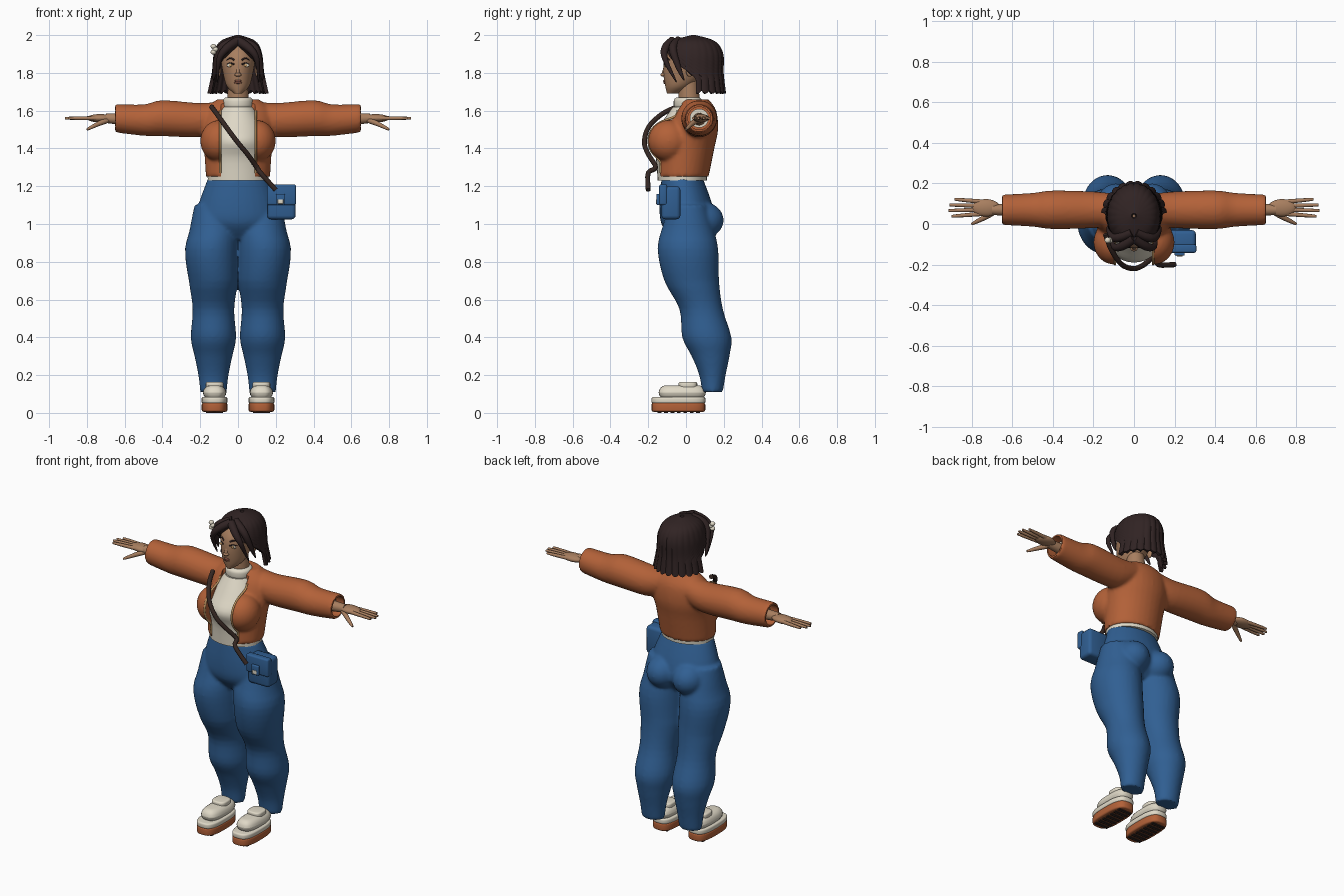
import bpy, bmesh, math
from mathutils import Vector, Matrix
from mathutils.bvhtree import BVHTree

if "Cube" in bpy.data.objects:
    bpy.data.objects.remove(bpy.data.objects["Cube"])


def material(name, *rgb):
    made = bpy.data.materials.new(name)
    made.use_nodes = True
    made.diffuse_color = (*rgb, 1)
    shader = next(n for n in made.node_tree.nodes if n.type == "BSDF_PRINCIPLED")
    shader.inputs["Base Color"].default_value = (*rgb, 1)
    shader.inputs["Roughness"].default_value = .8
    return made


ORANGE = material("rust_orange", .45, .12, .04)
BLUE = material("denim_blue", .03, .115, .29)
CREAM = material("cream", .74, .69, .57)
SKIN = material("skin", .39, .21, .115)
HAIR = material("dark_hair", .03, .017, .017)
LEATHER = material("dark_leather", .035, .02, .016)
TAN = material("tan_trim", .55, .32, .13)
LIPS = material("lips", .27, .1, .065)
SIDES = (1, -1)


def smooth(rows, steps=4):
    """Catmull-Rom interpolation between rows of numbers."""
    result, last = [], len(rows) - 1
    for i in range(last):
        before, start, end, after = (rows[min(max(j, 0), last)] for j in range(i - 1, i + 3))
        for t in (step / steps for step in range(steps)):
            result.append([(2*b + (c - a)*t + (2*a - 5*b + 4*c - d)*t*t
                            + (3*b - a - 3*c + d)*t*t*t) / 2
                           for a, b, c, d in zip(before, start, end, after)])
    return result + [list(rows[last])]


def circle(sides):
    return [(math.cos(math.tau * i / sides), math.sin(math.tau * i / sides)) for i in range(sides)]


def skin_rings(bm, rings):
    """Closed tube through rings of points."""
    loops = [[bm.verts.new(point) for point in ring] for ring in rings]
    for lower, upper in zip(loops, loops[1:]):
        for i in range(len(lower)):
            bm.faces.new((lower[i - 1], lower[i], upper[i], upper[i - 1]))
    bm.faces.new(loops[0])
    bm.faces.new(loops[-1])


def stack(bm, rows, x=0, square=2):
    """Upright form; rows are (height, centre y, radius x, radius y)."""
    def bulge(value):
        return math.copysign(abs(value) ** (2 / square), value)
    skin_rings(bm, [[(x + rx * bulge(c), y + ry * bulge(s), z) for c, s in circle(32)]
                    for z, y, rx, ry in rows])


def pad(bm, x, y, low, high, rx, ry, edge, square=3):
    """Flat form with rounded rims."""
    rim = [(edge * (1 - c), edge * (1 - s)) for c, s in circle(16)[:5]]
    rows = [(low + up, y, rx - inset, ry - inset) for inset, up in reversed(rim)]
    rows += [(high - up, y, rx - inset, ry - inset) for inset, up in rim]
    stack(bm, rows, x, square)


def limb(bm, side, rows):
    """Round sideways form; rows are (distance out, height, radius)."""
    skin_rings(bm, [[(side * x, ARM_Y + r * c, z + r * s) for c, s in circle(32)]
                    for x, z, r in smooth(rows)])


def tube(bm, points, radius, taper=0, side=1):
    """Round strand through points, thinning towards its end."""
    path = [Vector((side * x, y, z)) for x, y, z in smooth(points)]
    last = len(path) - 1
    span = path[last] - path[0]
    across = Vector((0, 0, 0))
    across[min(range(3), key=lambda axis: abs(span[axis]))] = 1
    rings = []
    for i, centre in enumerate(path):
        along = path[min(i + 1, last)] - path[max(i - 1, 0)]
        u = along.cross(across).normalized()
        v = along.cross(u).normalized()
        r = radius * (1 - taper * (i / last) ** 2)
        rings.append([centre + r * (u * c + v * s) for c, s in circle(12)])
    skin_rings(bm, rings)


def ball(bm, centre, radii, side=1):
    x, y, z = centre
    place = Matrix.Translation((side * x, y, z)) @ Matrix.Diagonal((*radii, 1))
    bmesh.ops.create_uvsphere(bm, u_segments=24, v_segments=16, radius=1, matrix=place)


def box(bm, low, high, bevel=0):
    low, high = Vector(low), Vector(high)
    place = Matrix.Translation((low + high) / 2) @ Matrix.Diagonal((*(high - low), 1))
    corners = bmesh.ops.create_cube(bm, size=1, matrix=place)["verts"]
    if bevel:
        edges = list({edge for corner in corners for edge in corner.link_edges})
        bmesh.ops.bevel(bm, geom=edges, offset=bevel, segments=3, profile=.5, affect="EDGES")


def finish(name, bm, colour, *modifiers):
    """Make the object, apply its modifiers and shade it."""
    bmesh.ops.recalc_face_normals(bm, faces=bm.faces[:])
    mesh = bpy.data.meshes.new(name)
    bm.to_mesh(mesh)
    bm.free()
    ob = bpy.data.objects.new(name, mesh)
    bpy.context.scene.collection.objects.link(ob)
    for kind, settings in modifiers:
        modifier = ob.modifiers.new(kind.lower(), kind)
        for key, value in settings.items():
            setattr(modifier, key, value)
    if modifiers:
        graph = bpy.context.evaluated_depsgraph_get()
        ob.data = bpy.data.meshes.new_from_object(ob.evaluated_get(graph))
        ob.modifiers.clear()
    ob.data.materials.clear()
    ob.data.materials.append(colour)
    ob.data.shade_smooth()
    ob.data.set_sharp_from_angle(angle=.75)
    return ob


def front_of(ob):
    """Function giving the front surface point of an object at x, z."""
    tree = BVHTree.FromPolygons([v.co for v in ob.data.vertices],
                                [p.vertices[:] for p in ob.data.polygons])
    return lambda x, z: tree.ray_cast(Vector((x, -1, z)), Vector((0, 1, 0)))[0]


BLEND = (("REMESH", dict(mode="VOXEL", voxel_size=.01)), ("SMOOTH", dict(factor=.5, iterations=5)))
ARM_Y = .07

# Trousers: hips, seat and legs blended together
bm = bmesh.new()
stack(bm, smooth([(1.24, -.02, .16, .11), (1.1, 0, .21, .14), (1, .01, .22, .14), (.92, .01, .12, .08)]))
leg = smooth([(1.1, .01, .1), (1, .01, .12), (.87, .01, .14), (.7, .03, .13), (.55, .08, .11),
              (.4, .11, .12), (.3, .13, .1), (.2, .14, .08), (.11, .14, .07)])
for side in SIDES:
    ball(bm, (side * .09, .08, 1.02), (.1, .12, .1))
    skin_rings(bm, [[(side * (max(r, .13) + r * c), y + (1.5 * r - .05) * s, z) for c, s in circle(32)]
                    for z, y, r in leg])
finish("trousers", bm, BLUE, *BLEND)

# Jacket: blended body, bust and sleeves, with cut front and cuffs
bm = bmesh.new()
box(bm, (-.09, -.4, 1.2), (.09, -.02, 1.7))
for side in SIDES:
    limb(bm, side, [(.57, 1.56, .06), (.7, 1.56, .06)])
cutter = finish("jacket_cutter", bm, ORANGE)
cutter.hide_render = True
bm = bmesh.new()
stack(bm, smooth([(1.25, -.02, .17, .14), (1.4, 0, .18, .15), (1.5, .03, .19, .14),
                  (1.6, .05, .18, .11), (1.66, .05, .11, .07)]))
for side in SIDES:
    ball(bm, (.1, -.09, 1.44), (.1, .11, .11), side)
    limb(bm, side, [(.1, 1.57, .08), (.2, 1.55, .09), (.4, 1.56, .095), (.5, 1.55, .083), (.65, 1.56, .075)])
jacket = finish("jacket", bm, ORANGE, *BLEND,
                ("BOOLEAN", dict(operation="DIFFERENCE", solver="EXACT", object=cutter)))
bpy.data.objects.remove(cutter)

# Jacket edging follows the cut front
bm = bmesh.new()
jacket_front = front_of(jacket)
for side in SIDES:
    tube(bm, [jacket_front(side * .094, 1.27 + .03 * i) for i in range(12)], .006)
finish("jacket_edging", bm, TAN)

# Shirt with rolled collar and inner cuffs
bm = bmesh.new()
stack(bm, smooth([(1.23, -.02, .16, .13), (1.35, -.02, .16, .14), (1.44, -.03, .15, .16),
                  (1.52, 0, .14, .14), (1.62, .01, .08, .08)]))
pad(bm, 0, .01, 1.61, 1.67, .08, .075, .02, square=2)
for side in SIDES:
    limb(bm, side, [(.56, 1.56, .05), (.6, 1.56, .05)])
finish("shirt", bm, CREAM)

# Head, neck, nose and ears
bm = bmesh.new()
stack(bm, smooth([(1.69, -.07, .02, .03), (1.73, -.04, .06, .07), (1.8, -.01, .08, .11),
                  (1.87, 0, .09, .115), (1.92, .01, .08, .1), (1.96, .02, .05, .07)]))
stack(bm, smooth([(1.6, .02, .06, .06), (1.78, .01, .05, .05)]))
tube(bm, [(0, -.1, 1.86), (0, -.12, 1.79)], .01)
ball(bm, (0, -.12, 1.79), (.018, .015, .01))
for side in SIDES:
    ball(bm, (.1, .02, 1.81), (.01, .02, .03), side)
face = front_of(finish("head", bm, SKIN))

# Face details
white, iris, brow, mouth = (bmesh.new() for _ in range(4))
for side in SIDES:
    eye = face(side * .04, 1.84)
    ball(white, eye, (.02, .005, .01))
    ball(iris, eye - Vector((0, .004, 0)), (.008, .004, .008))
    for height, arch, thick in ((1.845, .007, .004), (1.868, .01, .005)):
        tube(brow, [face(side * x, height + arch * lift) for x, lift in ((.02, 0), (.04, 1), (.06, 0))],
             thick, .6)
for height in (1.748, 1.757):
    ball(mouth, face(0, height), (.02, .006, .006))
finish("eyes", white, CREAM)
finish("irises", iris, TAN)
finish("brows_and_lashes", brow, HAIR)
finish("lips", mouth, LIPS)

# Bobbed hair: a grooved shell open at the face
bm = bmesh.new()
rows = smooth([(1.99, .01, .01), (1.96, .09, .11), (1.9, .12, .15), (1.8, .13, .15), (1.71, .15, .16)], 6)
grid, columns = [], 120
for i, (z, rx, ry) in enumerate(rows):
    down = i / (len(rows) - 1)
    gap = math.radians(min(95, max(0, (1.95 - z) * 550)))
    line = []
    for column in range(columns + 1):
        angle = gap + (math.tau - 2 * gap) * column / columns
        lock = abs(math.sin(12 * angle))
        swell = .96 + .06 * lock * down
        line.append(bm.verts.new((rx * swell * math.sin(angle), .04 - ry * swell * math.cos(angle),
                                  z - .02 * lock * down ** 6)))
    grid.append(line)
for upper, lower in zip(grid, grid[1:]):
    for i in range(columns):
        bm.faces.new((upper[i], lower[i], lower[i + 1], upper[i + 1]))
finish("hair", bm, HAIR, ("SOLIDIFY", dict(thickness=.02, offset=0)))

# Swept locks framing the face
bm = bmesh.new()
for side in SIDES:
    tube(bm, [(0, -.07, 1.97), (.06, -.11, 1.93), (.1, -.11, 1.87), (.11, -.05, 1.75)], .024, .9, side)
    tube(bm, [(.01, -.04, 1.97), (.09, -.07, 1.93), (.12, -.04, 1.83), (.13, -.01, 1.76)], .024, .9, side)
finish("front_locks", bm, HAIR)

# Hair clip
bm = bmesh.new()
for x, z in ((-.13, 1.94), (-.12, 1.925), (-.13, 1.91)):
    ball(bm, (x, -.08, z), (.015, .015, .013))
finish("hair_clip", bm, CREAM)

# Forearms and hands
bm = bmesh.new()
for side in SIDES:
    limb(bm, side, [(.5, 1.55, .04), (.7, 1.56, .025)])
    ball(bm, (.73, .08, 1.56), (.07, .043, .022), side)
    for finger, tip in enumerate((.9, .915, .91, .885)):
        y = .05 + .02 * finger
        tube(bm, [(.75, y, 1.56), (tip, y + .008 * (finger - 1.5), 1.56)], .011, .4, side)
    tube(bm, [(.69, .06, 1.55), (.74, .03, 1.53), (.8, 0, 1.5)], .015, .6, side)
finish("hands", bm, SKIN)

# Shoes: treads, outsole, midsole, upper and tongue
tread, sole, upper = (bmesh.new() for _ in range(3))
for side in SIDES:
    x = side * .124
    for bar in range(7):
        y = -.15 + .034 * bar
        box(tread, (x - .045, y, 0), (x + .045, y + .02, .015))
    pad(sole, x, -.04, .006, .054, .068, .142, .01)
    pad(upper, x, -.04, .05, .084, .069, .143, .01)
    pad(upper, x, -.02, .07, .146, .062, .125, .04)
    pad(upper, x, .01, .13, .164, .047, .05, .01)
finish("shoe_treads", tread, LEATHER)
finish("shoe_outsoles", sole, ORANGE)
finish("shoe_uppers", upper, CREAM)

# Shoulder bag with flap, tab and clasp
bm = bmesh.new()
box(bm, (.155, -.13, 1.025), (.305, -.03, 1.2), .02)
box(bm, (.153, -.142, 1.1), (.307, -.1, 1.21), .01)
box(bm, (.2, -.156, 1.1), (.25, -.138, 1.16), .005)
finish("bag", bm, BLUE)
bm = bmesh.new()
box(bm, (.21, -.16, 1.107), (.24, -.15, 1.13), .003)
finish("bag_clasp", bm, CREAM)

# Cross-body strap
bm = bmesh.new()
tube(bm, [(-.14, -.05, 1.62), (-.11, -.13, 1.58), (-.06, -.2, 1.51), (0, -.22, 1.43), (.05, -.2, 1.37),
          (.1, -.16, 1.3), (.12, -.2, 1.27), (.2, -.2, 1.18)], .013)
finish("strap", bm, LEATHER)
